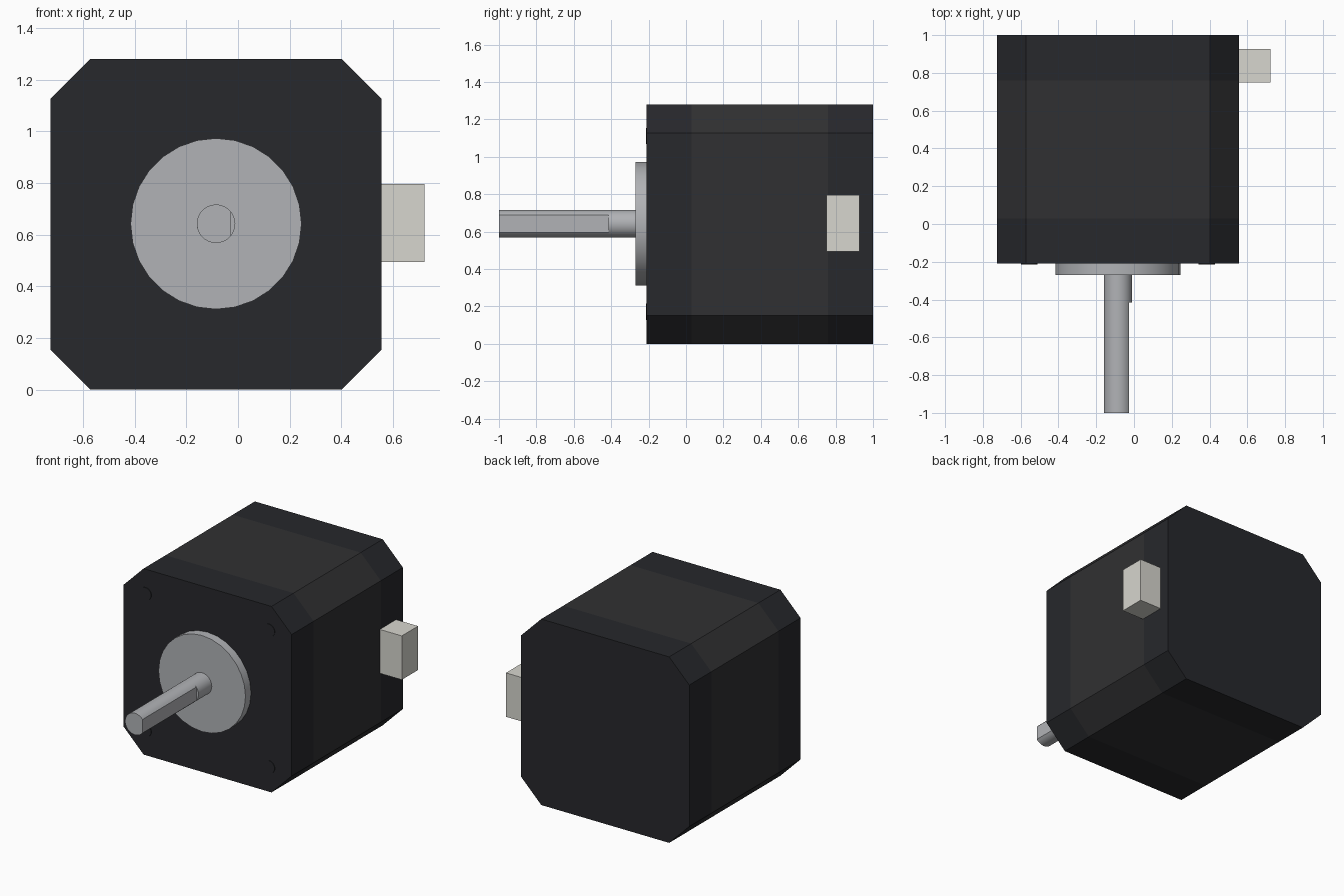
import bpy, bmesh
from math import cos, sin, acos, pi, radians

if "Cube" in bpy.data.objects:
    bpy.data.objects.remove(bpy.data.objects["Cube"])

CX, CZ = -0.085, 0.642          # motor axis


def material(name, rgb):
    m = bpy.data.materials.new(name)
    m.diffuse_color = (*rgb, 1)
    m.use_nodes = True
    m.node_tree.nodes["Principled BSDF"].inputs["Base Color"].default_value = m.diffuse_color
    return m


CAP = material("cap_black", (0.020, 0.021, 0.025))
STACK = material("stack_black", (0.030, 0.030, 0.032))
METAL = material("metal", (0.44, 0.45, 0.47))
PLASTIC = material("connector_white", (0.68, 0.67, 0.62))


def prism(name, profile, y0, y1, mat, centre=(CX, CZ), smooth=False):
    """Extrude an x/z profile along y."""
    bm = bmesh.new()
    face = bm.faces.new([bm.verts.new((centre[0] + x, y0, centre[1] + z)) for x, z in profile])
    ext = bmesh.ops.extrude_face_region(bm, geom=[face], use_keep_orig=True)
    for v in ext["geom"]:
        if isinstance(v, bmesh.types.BMVert):
            v.co.y = y1
    bmesh.ops.recalc_face_normals(bm, faces=bm.faces)
    mesh = bpy.data.meshes.new(name)
    bm.to_mesh(mesh)
    bm.free()
    mesh.materials.append(mat)
    ob = bpy.data.objects.new(name, mesh)
    bpy.context.collection.objects.link(ob)
    if smooth:
        bpy.ops.object.select_all(action='DESELECT')
        ob.select_set(True)
        bpy.context.view_layer.objects.active = ob
        bpy.ops.object.shade_smooth_by_angle(angle=radians(30))
    return ob


def circle(r, n):
    return [(r * cos(2 * pi * i / n), r * sin(2 * pi * i / n)) for i in range(n)]


def rect(w, h):
    return [(-w, -h), (w, -h), (w, h), (-w, h)]


# Housing: square with chamfered corners, in three slices
H, C = 0.64, 0.487
octagon = [(H, -C), (H, C), (C, H), (-C, H), (-H, C), (-H, -C), (-C, -H), (C, -H)]
prism("front_cap", octagon, -0.21, 0.03, CAP, (CX, H))
prism("stator_stack", octagon, 0.03, 0.76, STACK, (CX, H))
prism("rear_cap", octagon, 0.76, 1.0, CAP, (CX, H))

# Mounting holes, shown as thin discs on the front face
for i, (sx, sz) in enumerate([(-1, -1), (1, -1), (1, 1), (-1, 1)]):
    prism(f"mounting_hole_{i + 1}", circle(0.043, 32), -0.214, -0.205, CAP,
          (CX + sx * 0.47, CZ + sz * 0.47), smooth=True)

# Raised round boss
prism("pilot_boss", circle(0.331, 28), -0.27, -0.205, METAL, smooth=True)

# Shaft: round root, then a D-shaped length with a flat on +x
R, FLAT = 0.0745, 0.058
prism("shaft_root", circle(R, 32), -0.415, -0.25, METAL, smooth=True)
a = acos(FLAT / R)
arc = [a + (2 * pi - 2 * a) * i / 26 for i in range(27)]
prism("shaft_d_cut", [(R * cos(t), R * sin(t)) for t in arc], -1.0, -0.415, METAL, smooth=True)

# Wiring connector on the right side
prism("connector", rect(0.09, 0.151), 0.75, 0.927, PLASTIC, (0.632, 0.645))
